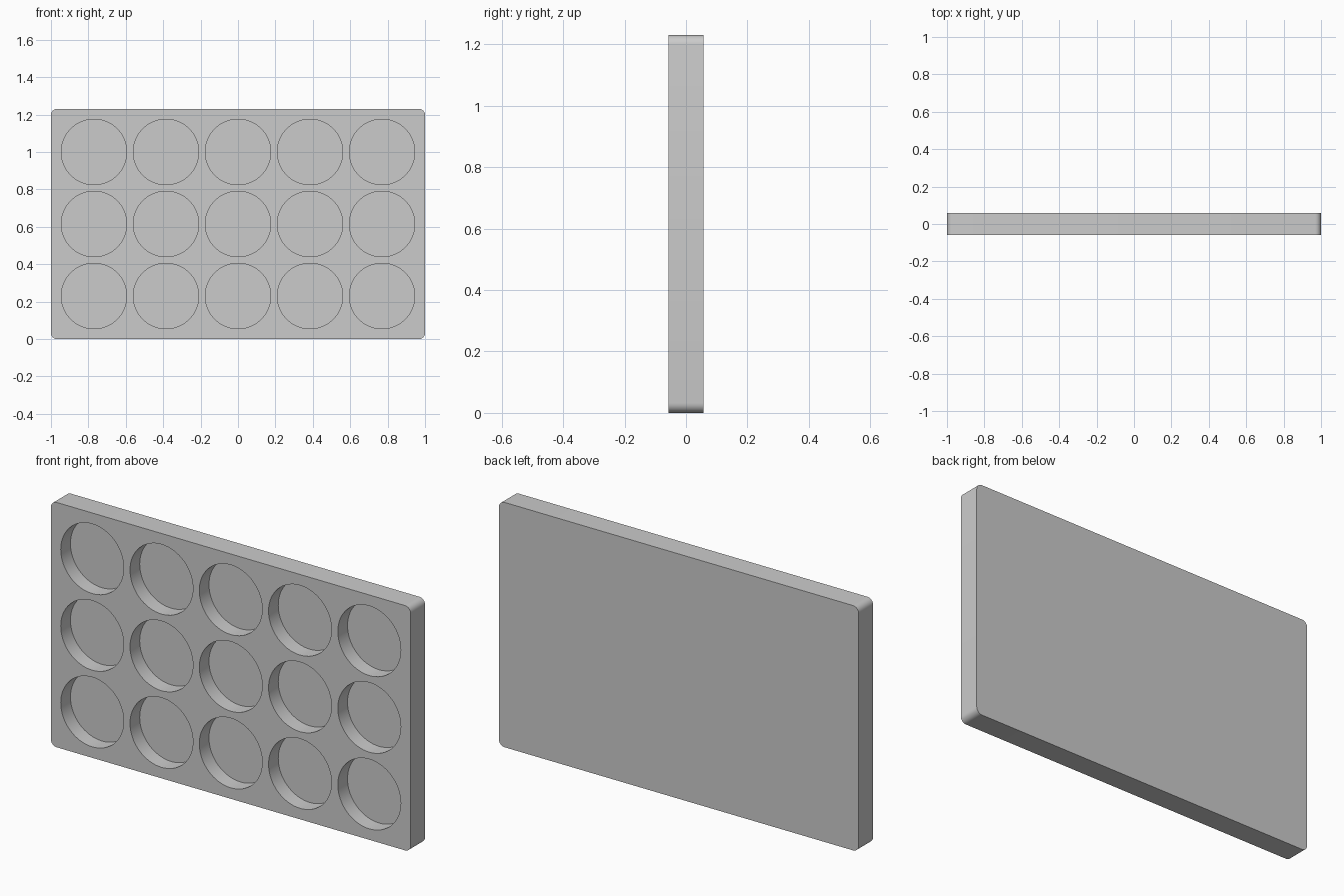
import bpy, bmesh, math
from mathutils import Matrix

if "Cube" in bpy.data.objects:
    bpy.data.objects.remove(bpy.data.objects["Cube"])

W, H, T = 2.0, 1.23, 0.115        # tray width, height, thickness
CORNER = 0.032                    # corner rounding
PITCH, RADIUS, DEPTH = 0.385, 0.175, 0.077


def make_object(name, bm):
    bmesh.ops.recalc_face_normals(bm, faces=bm.faces)
    mesh = bpy.data.meshes.new(name)
    bm.to_mesh(mesh)
    bm.free()
    obj = bpy.data.objects.new(name, mesh)
    bpy.context.collection.objects.link(obj)
    return obj


# Tray slab: rounded rectangle profile extruded from front to back
bm = bmesh.new()
outline = []
STEPS = 6
for i, (sx, sz) in enumerate([(1, 1), (-1, 1), (-1, -1), (1, -1)]):
    cx, cz = sx * (W / 2 - CORNER), H / 2 + sz * (H / 2 - CORNER)
    for k in range(STEPS + 1):
        a = math.pi / 2 * (i + k / STEPS)
        outline.append(bm.verts.new((cx + CORNER * math.cos(a), -T / 2,
                                     cz + CORNER * math.sin(a))))
front = bm.faces.new(outline)
extruded = bmesh.ops.extrude_face_region(bm, geom=[front], use_keep_orig=True)
bmesh.ops.translate(bm, vec=(0, T, 0),
                    verts=[v for v in extruded["geom"] if isinstance(v, bmesh.types.BMVert)])
tray = make_object("tray", bm)

# Pocket cutters: a 5 x 3 grid of cylinders reaching in from the front
bm = bmesh.new()
length = DEPTH + 0.05
y_mid = -T / 2 + DEPTH - length / 2
turn = Matrix.Rotation(math.pi / 2, 4, 'X')
for col in range(-2, 3):
    for row in range(-1, 2):
        place = Matrix.Translation((col * PITCH, y_mid, H / 2 + row * PITCH))
        bmesh.ops.create_cone(bm, cap_ends=True, segments=64, radius1=RADIUS,
                              radius2=RADIUS, depth=length, matrix=place @ turn)
cutters = make_object("pocket_cutters", bm)
cutters.hide_render = True

# Cut the pockets, then remove the cutters
cut = tray.modifiers.new("pockets", 'BOOLEAN')
cut.operation = 'DIFFERENCE'
cut.solver = 'EXACT'
cut.object = cutters
bpy.context.view_layer.objects.active = tray
tray.select_set(True)
bpy.ops.object.modifier_apply(modifier=cut.name)
bpy.data.objects.remove(cutters)

# Smooth pocket walls and corners, crisp rims
bpy.ops.object.shade_smooth_by_angle(angle=math.radians(30))
